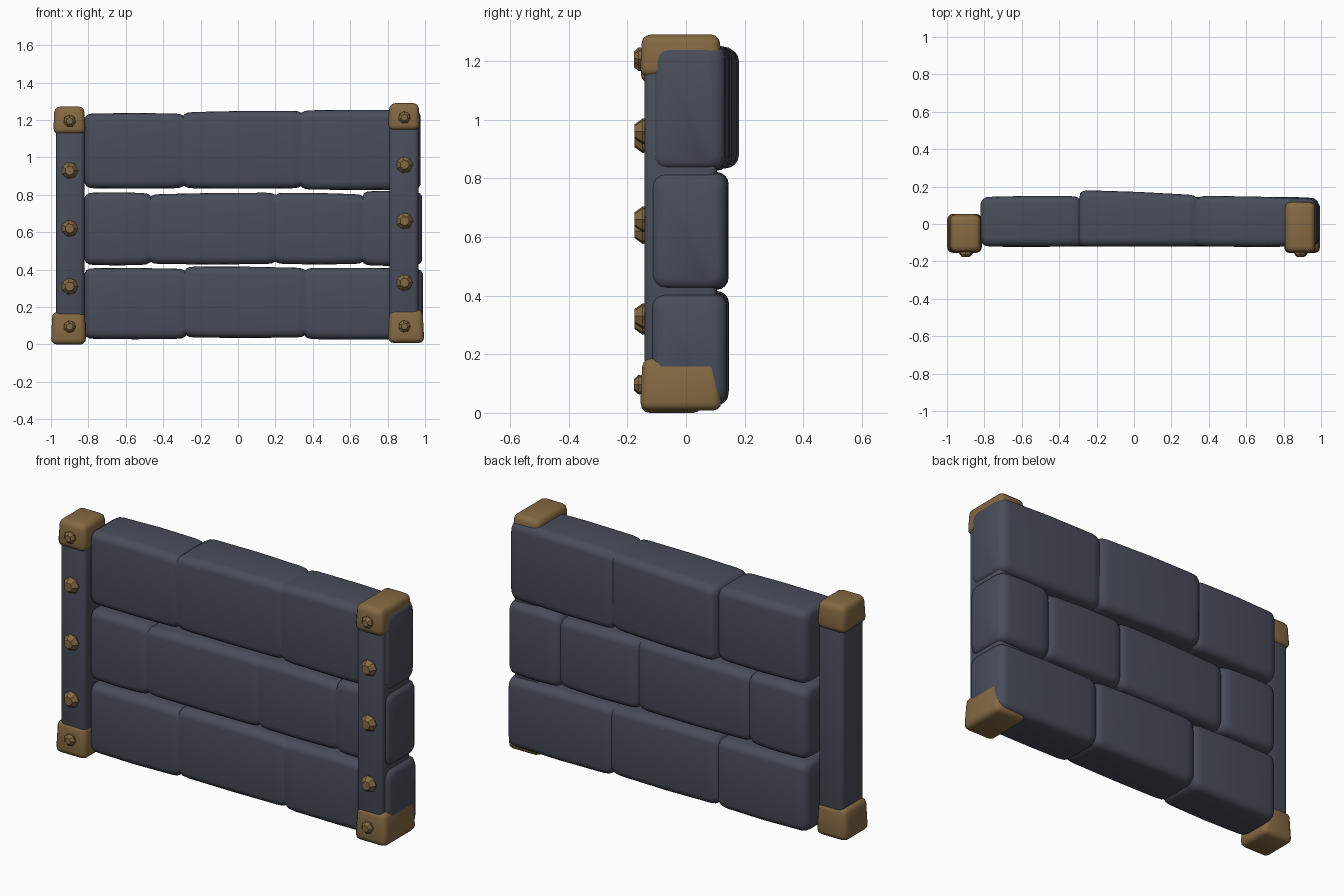
import bpy, bmesh, math
from mathutils import Vector

if "Cube" in bpy.data.objects:
    bpy.data.objects.remove(bpy.data.objects["Cube"])


def material(name, rgb):
    m = bpy.data.materials.new(name)
    m.diffuse_color = (*rgb, 1)
    m.use_nodes = True
    m.node_tree.nodes["Principled BSDF"].inputs["Base Color"].default_value = m.diffuse_color
    return m


SLATE = material("slate_grey", (0.066, 0.075, 0.103))
BRONZE = material("bronze", (0.235, 0.142, 0.056))


def finish(name, bm, mat, angle=50):
    bmesh.ops.recalc_face_normals(bm, faces=bm.faces)
    me = bpy.data.meshes.new(name)
    bm.to_mesh(me)
    bm.free()
    ob = bpy.data.objects.new(name, me)
    bpy.context.collection.objects.link(ob)
    me.materials.append(mat)
    bpy.ops.object.select_all(action='DESELECT')
    ob.select_set(True)
    bpy.context.view_layer.objects.active = ob
    bpy.ops.object.shade_smooth_by_angle(angle=math.radians(angle))
    return ob


def rounded_box(name, x, y, z, mat, bevel, taper=0.0):
    """Box from axis ranges, rounded; taper narrows the top (or the base if negative)."""
    bm = bmesh.new()
    bmesh.ops.create_cube(bm, size=1)
    lo, hi = Vector((x[0], y[0], z[0])), Vector((x[1], y[1], z[1]))
    mid, size = (lo + hi) / 2, hi - lo
    for v in bm.verts:
        narrow = abs(taper) if v.co.z * taper > 0 else 0
        for i in range(3):
            s = size[i] - (2 * narrow if i < 2 else 0)
            v.co[i] = mid[i] + v.co[i] * s
    bmesh.ops.bevel(bm, geom=bm.edges[:], offset=bevel, segments=3,
                    profile=0.5, affect='EDGES')
    return finish(name, bm, mat)


def section(bm, x, yf, yb, zb, zt, r):
    """Rounded rectangle ring across the plank."""
    ring = []
    for cy, cz, a0 in ((yb - r, zt - r, 0), (yf + r, zt - r, 90),
                       (yf + r, zb + r, 180), (yb - r, zb + r, 270)):
        for k in range(5):
            a = math.radians(a0 + k * 22.5)
            ring.append(bm.verts.new((x, cy + r * math.cos(a), cz + r * math.sin(a))))
    return ring


def plank(name, blocks):
    """Loft of worn blocks: (x0, x1, back_y0, back_y1, base, top0, top1)."""
    bm = bmesh.new()
    rings = []
    for i, (x0, x1, b0, b1, zb, t0, t1) in enumerate(blocks):
        first, last = i == 0, i == len(blocks) - 1
        start = [(0, .034), (.009, .015), (.026, .003), (.05, 0)] if first else [(0.003, .014), (.02, .004), (.05, 0)]
        end = [(.05, 0), (.026, .003), (.009, .015), (0, .034)] if last else [(.05, 0), (.02, .004), (.003, .014)]
        stations = [(x0 + d, s) for d, s in start] + [((x0 + x1) / 2, -0.003)]
        stations += [(x1 - d, s) for d, s in end]
        for x, s in stations:
            t = (x - x0) / (x1 - x0)
            outer = (first and t < .5) or (last and t > .5)
            front = s if outer else max(s, 0) * 0.4
            rings.append(section(bm, x, -0.12 + front, b0 + (b1 - b0) * t - s,
                                 zb + s * 0.8, t0 + (t1 - t0) * t - s * 0.8, 0.042))
    for a, b in zip(rings, rings[1:]):
        for k in range(len(a)):
            j = (k + 1) % len(a)
            bm.faces.new((a[k], a[j], b[j], b[k]))
    bm.faces.new(rings[0])
    bm.faces.new(rings[-1])
    return finish(name, bm, SLATE)


# Three stacked planks
plank("top_plank", [
    (-0.82, -0.29, .145, .15, .835, 1.235, 1.235),
    (-0.29, 0.34, .182, .155, .835, 1.242, 1.25),
    (0.34, 0.976, .152, .135, .828, 1.252, 1.252)])
plank("middle_plank", [
    (-0.82, -0.47, .14, .14, .425, .812, .81),
    (-0.47, 0.2, .135, .138, .43, .803, .812),
    (0.2, 0.67, .145, .14, .43, .812, .803),
    (0.67, 0.984, .145, .14, .422, .82, .818)])
plank("bottom_plank", [
    (-0.82, -0.28, .14, .14, .03, .408, .405),
    (-0.28, 0.36, .145, .142, .037, .417, .41),
    (0.36, 0.988, .145, .14, .028, .41, .405)])

# Upright posts
rounded_box("left_post", (-0.972, -0.822), (-0.142, 0.042), (0.1, 1.2), SLATE, 0.022)
rounded_box("right_post", (0.81, 0.965), (-0.142, 0.105), (0.1, 1.2), SLATE, 0.022)

# Bronze corner caps
rounded_box("left_top_cap", (-0.988, -0.815), (-0.155, 0.055), (1.125, 1.272), BRONZE, 0.03, 0.007)
rounded_box("left_bottom_cap", (-1.0, -0.812), (-0.155, 0.055), (0.0, 0.175), BRONZE, 0.03, 0.007)
rounded_box("right_top_cap", (0.803, 0.973), (-0.157, 0.122), (1.145, 1.29), BRONZE, 0.03, 0.007)
rounded_box("right_bottom_cap", (0.802, 0.996), (-0.157, 0.122), (0.008, 0.187), BRONZE, 0.03, 0.009)


def stud(name, x, y, z, r, height, spin):
    """Low faceted dome facing the front."""
    bm = bmesh.new()
    loops = []
    for rad, d in ((r * .9, -0.02), (r, 0.008), (r * .55, height)):
        loops.append([bm.verts.new((x + rad * math.cos(a), y - d, z + rad * math.sin(a)))
                      for a in (spin + k * math.tau / 7 for k in range(7))])
    for a, b in zip(loops, loops[1:]):
        for k in range(7):
            j = (k + 1) % 7
            bm.faces.new((a[k], a[j], b[j], b[k]))
    bm.faces.new(loops[-1])
    bm.faces.new(loops[0])
    finish(name, bm, BRONZE, 35)


# Studs down each post and on each cap
for side, x, posts, caps in (("left", -0.9, (.31, .62, .93), (.095, 1.195)),
                             ("right", 0.89, (.33, .66, .96), (.097, 1.213))):
    for i, z in enumerate(posts):
        stud(f"{side}_post_stud_{i + 1}", x, -0.14, z, 0.045, 0.035, i * 0.9)
    for i, z in enumerate(caps):
        stud(f"{side}_cap_stud_{i + 1}", x, -0.154, z, 0.033, 0.023, i * 0.7)
